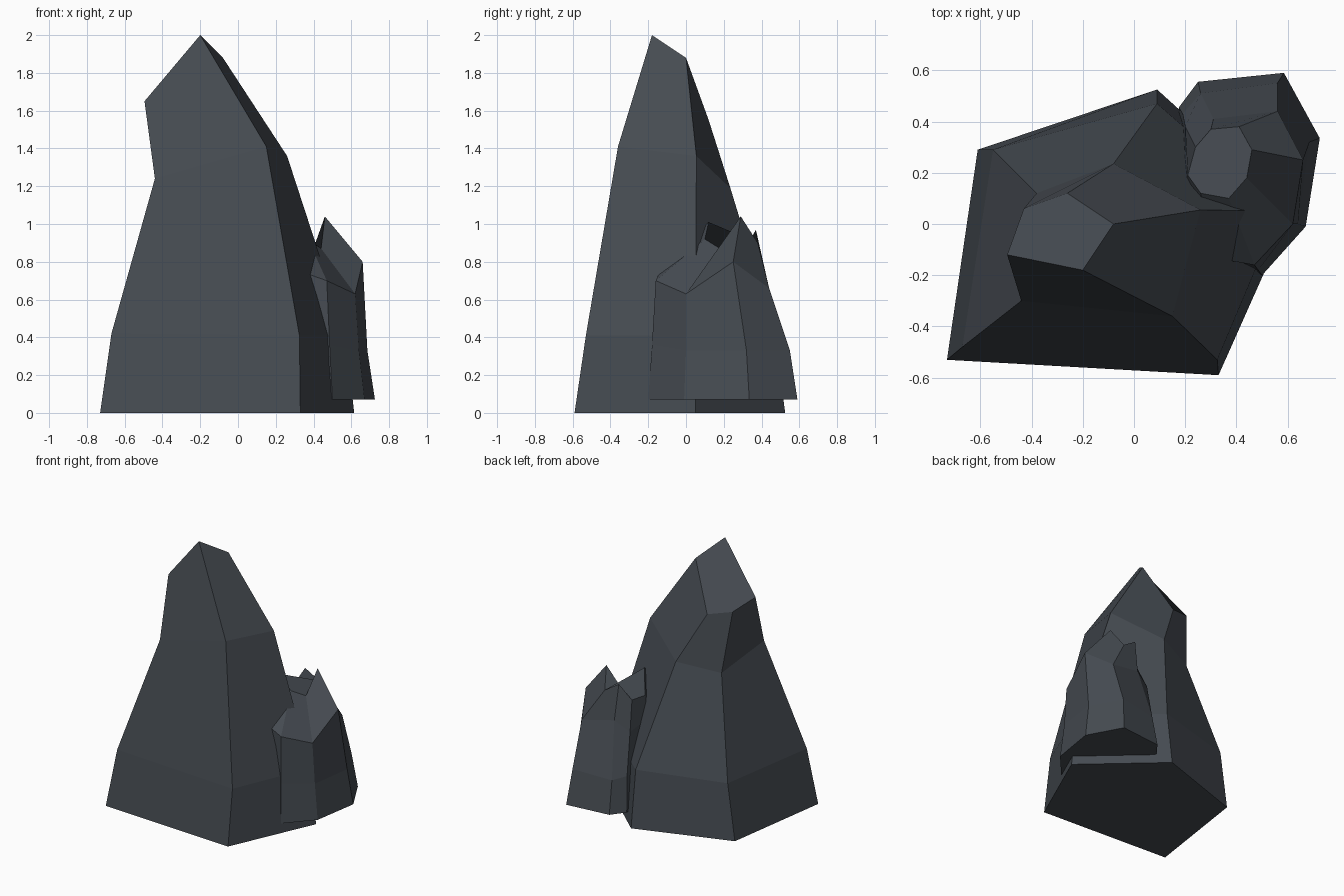
import bpy

# One flat slate colour
slate = bpy.data.materials.new("dark_slate")
slate.diffuse_color = (0.060, 0.070, 0.083, 1.0)


def rock(name, rings):
    """Skin stacked rings of corners into a closed, flat-faced rock."""
    n = len(rings[0])
    verts = [v for ring in rings for v in ring]
    faces = [tuple(reversed(range(n)))]
    for r in range(len(rings) - 1):
        for i in range(n):
            j = (i + 1) % n
            faces.append((r * n + i, r * n + j, (r + 1) * n + j, (r + 1) * n + i))
    faces.append(tuple(range((len(rings) - 1) * n, len(rings) * n)))
    mesh = bpy.data.meshes.new(name)
    mesh.from_pydata(verts, [], faces)
    mesh.materials.append(slate)
    mesh.update()
    obj = bpy.data.objects.new(name, mesh)
    bpy.context.collection.objects.link(obj)
    return obj


# Tall five-sided rock: base, shoulder, neck, slanted tip
rock("tall_rock", [
    [(-.73, -.53, 0), (.33, -.59, 0), (.615, .05, 0), (.09, .525, 0), (-.61, .29, 0)],
    [(-.67, -.48, .42), (.325, -.53, .41), (.57, .05, .41), (.09, .47, .42), (-.55, .29, .42)],
    [(-.44, -.30, 1.24), (.15, -.36, 1.41), (.26, .055, 1.36), (-.08, .235, 1.19), (-.38, .12, 1.14)],
    [(-.495, -.12, 1.65), (-.20, -.18, 2.0), (-.08, 0, 1.88), (-.26, .12, 1.55), (-.43, .06, 1.59)],
])

# Small eight-sided rock leaning on it, with a jagged crown
rock("small_rock", [
    [(.50, -.20, .07), (.67, -.01, .07), (.725, .335, .07), (.585, .59, .07),
     (.25, .555, .07), (.175, .455, .07), (.18, .20, .07), (.28, -.12, .07)],
    [(.485, -.18, .36), (.64, 0, .33), (.685, .32, .33), (.56, .55, .33),
     (.26, .51, .31), (.19, .43, .33), (.19, .20, .34), (.29, -.12, .36)],
    [(.47, -.16, .70), (.62, 0, .63), (.66, .25, .80), (.56, .44, .66),
     (.31, .41, .71), (.20, .38, .64), (.20, .16, .66), (.30, -.13, .76)],
    [(.37, .10, .92), (.44, .18, .87), (.46, .29, 1.04), (.41, .38, .90),
     (.30, .37, .97), (.24, .30, .84), (.21, .19, .84), (.26, .12, 1.01)],
])
